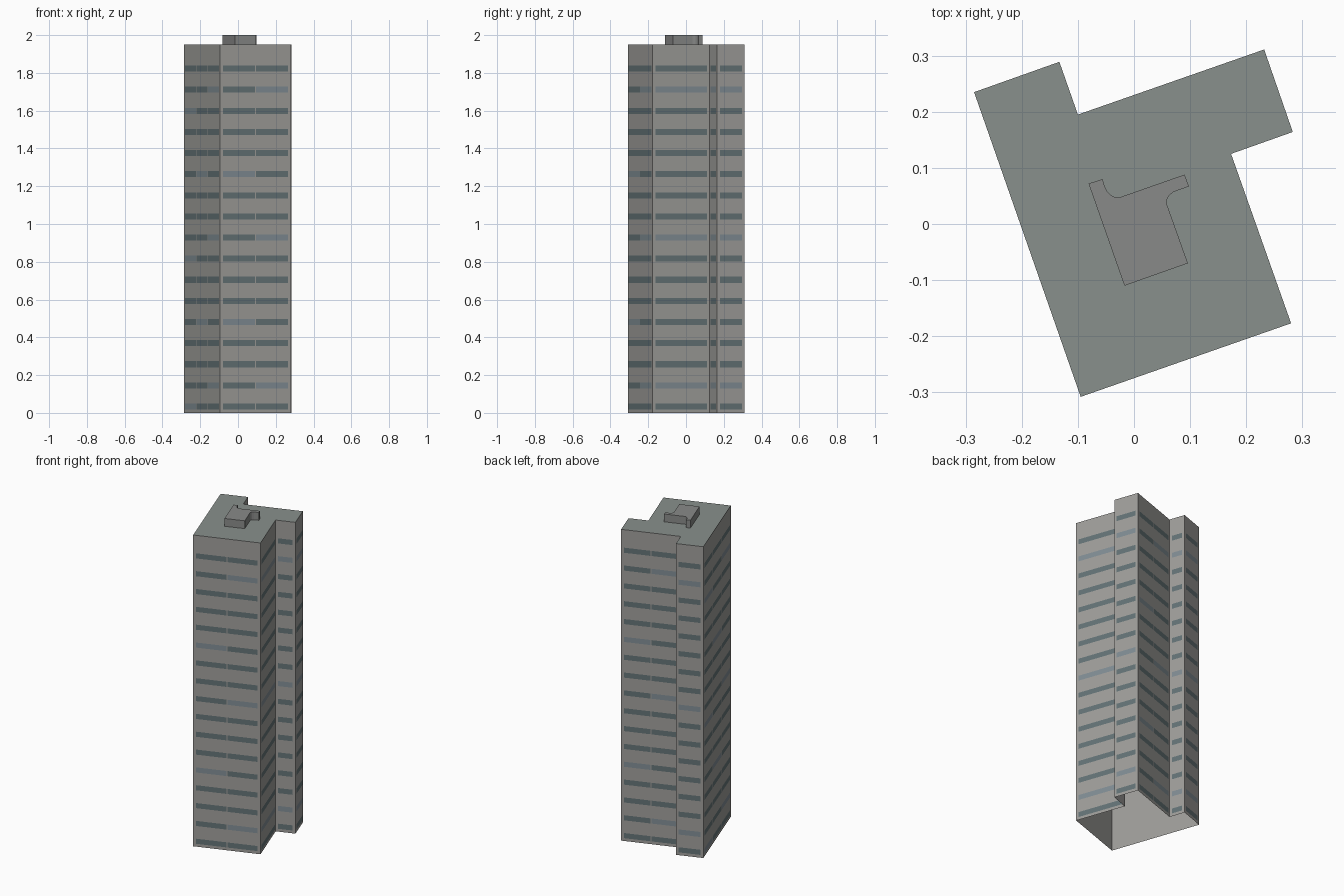
import bpy, bmesh
from mathutils import Vector

if "Cube" in bpy.data.objects:
    bpy.data.objects.remove(bpy.data.objects["Cube"])

ROOF_Z, TOP_Z = 1.951, 2.0
FLOORS, FIRST_Z, STEP, WIN_H = 17, 0.018, 0.1118, 0.032
MARGIN, GAP, PROUD = 0.016, 0.006, 0.001


def material(name, rgb):
    m = bpy.data.materials.new(name)
    m.diffuse_color = (*rgb, 1)
    m.use_nodes = True
    m.node_tree.nodes["Principled BSDF"].inputs["Base Color"].default_value = m.diffuse_color
    return m


wall_mat = material("wall_grey", (0.35, 0.345, 0.33))
roof_mat = material("roof_grey", (0.25, 0.28, 0.265))
plant_mat = material("rooftop_grey", (0.25, 0.255, 0.25))
glass_mat = material("glass_dark", (0.13, 0.175, 0.185))
pale_mat = material("glass_pale", (0.22, 0.27, 0.30))


def finish(bm, name, mats):
    me = bpy.data.meshes.new(name)
    bm.to_mesh(me)
    bm.free()
    for m in mats:
        me.materials.append(m)
    ob = bpy.data.objects.new(name, me)
    bpy.context.collection.objects.link(ob)
    return ob


def open_prism(name, pts, z0, z1, mats):
    """Walls and top of a clockwise footprint, open underneath."""
    bm = bmesh.new()
    lo = [bm.verts.new((x, y, z0)) for x, y in pts]
    hi = [bm.verts.new((x, y, z1)) for x, y in pts]
    n = len(pts)
    for i in range(n):
        j = (i + 1) % n
        bm.faces.new((lo[j], lo[i], hi[i], hi[j]))
    bm.faces.new(hi[::-1]).material_index = len(mats) - 1
    return finish(bm, name, mats)


# Tower shell, clockwise seen from above
footprint = [(-0.095, -0.308), (-0.285, 0.235), (-0.133, 0.289), (-0.100, 0.195),
             (0.232, 0.311), (0.283, 0.164), (0.173, 0.125), (0.280, -0.177)]
open_prism("tower_shell", footprint, 0, ROOF_Z, [wall_mat, roof_mat])

# Rooftop plant room with two rounded inner corners
plant = [(-0.017, -0.110), (-0.081, 0.072), (-0.056, 0.080), (-0.053, 0.069),
         (-0.048, 0.058), (-0.038, 0.049), (-0.027, 0.047), (0.090, 0.088),
         (0.098, 0.067), (0.070, 0.057), (0.062, 0.050), (0.058, 0.042),
         (0.059, 0.034), (0.096, -0.070)]
open_prism("rooftop_plant_room", plant, ROOF_Z, TOP_Z, [plant_mat])

# Window strips on every wall and floor, some panes paler
bm = bmesh.new()
for i, p in enumerate(footprint):
    a, b = Vector(p), Vector(footprint[(i + 1) % len(footprint)])
    length = (b - a).length
    d = (b - a) / length
    out = Vector((-d.y, d.x)) * PROUD
    cells = max(1, int(length / 0.17))
    width = (length - 2 * MARGIN - (cells - 1) * GAP) / cells
    for f in range(FLOORS):
        z = FIRST_Z + f * STEP
        for c in range(cells):
            s = a + d * (MARGIN + c * (width + GAP)) + out
            e = s + d * width
            face = bm.faces.new([bm.verts.new(v) for v in (
                (e.x, e.y, z), (s.x, s.y, z),
                (s.x, s.y, z + WIN_H), (e.x, e.y, z + WIN_H))])
            face.material_index = int((f - 1 - 3 * c) % 7 == 0)
finish(bm, "window_strips", [glass_mat, pale_mat])
